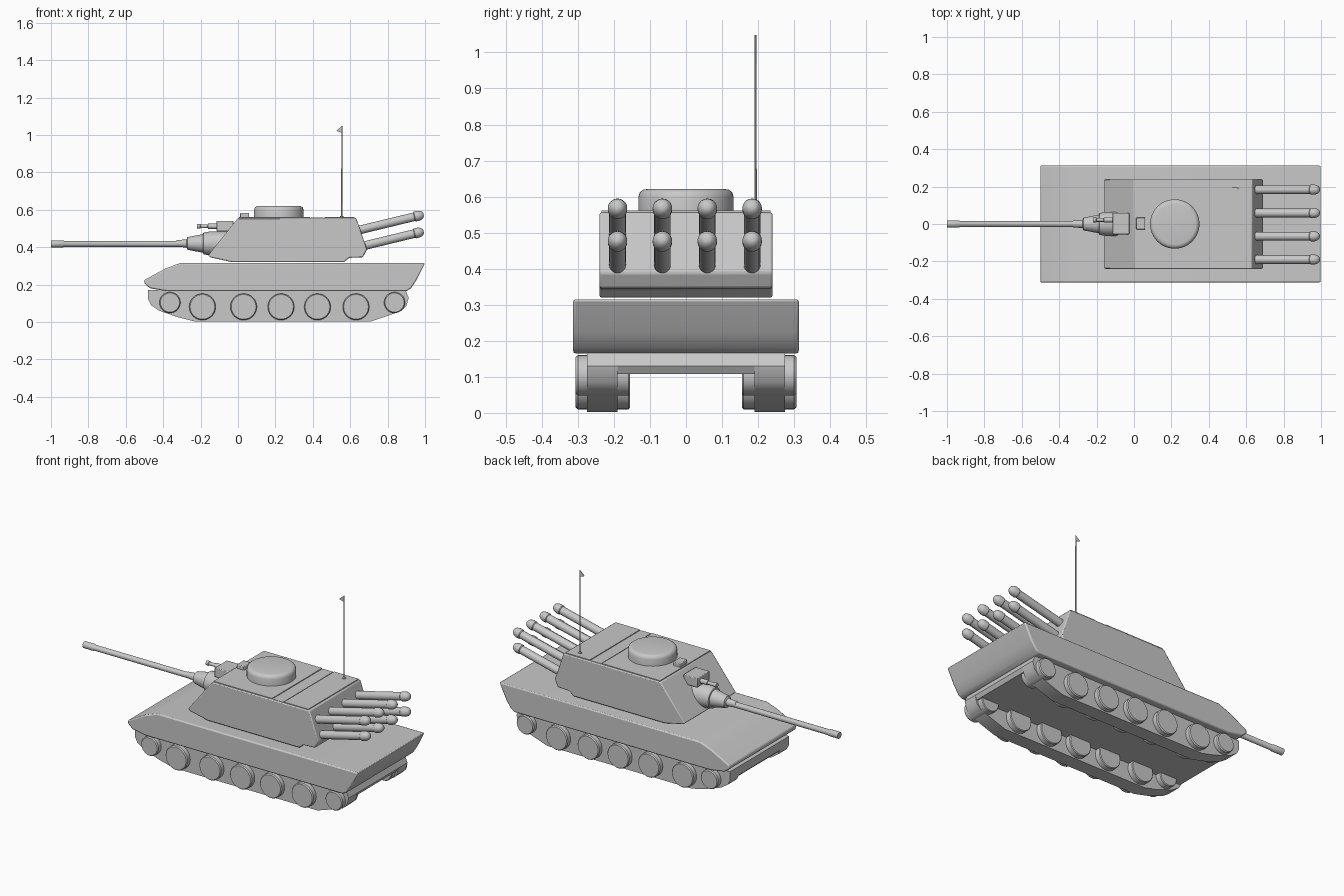
import bpy, bmesh, math
from mathutils import Vector

cube = bpy.data.objects.get("Cube")
if cube:
    bpy.data.objects.remove(cube, do_unlink=True)

grey = bpy.data.materials.new("plain grey")
grey.use_nodes = True
GREY = (0.58, 0.58, 0.58, 1)
grey.diffuse_color = GREY
grey.node_tree.nodes["Principled BSDF"].inputs["Base Color"].default_value = GREY


def finish(name, bm, bevel=0):
    """Turn a bmesh into a shaded object, with optional rounded edges."""
    bmesh.ops.recalc_face_normals(bm, faces=bm.faces)
    mesh = bpy.data.meshes.new(name)
    bm.to_mesh(mesh)
    bm.free()
    mesh.materials.append(grey)
    obj = bpy.data.objects.new(name, mesh)
    bpy.context.collection.objects.link(obj)
    if bevel:
        mod = obj.modifiers.new("rounded edges", "BEVEL")
        mod.width = bevel
        mod.segments = 2
        mod.limit_method = "ANGLE"
    bpy.ops.object.select_all(action="DESELECT")
    obj.select_set(True)
    bpy.context.view_layer.objects.active = obj
    bpy.ops.object.shade_smooth_by_angle(angle=math.radians(35))
    return obj


def slab(name, profile, y0, y1, bevel=0):
    """Extrude a side profile of (x, z) points from y0 to y1."""
    bm = bmesh.new()
    face = bm.faces.new([bm.verts.new((x, y0, z)) for x, z in profile])
    out = bmesh.ops.extrude_face_region(bm, geom=[face])
    moved = [v for v in out["geom"] if isinstance(v, bmesh.types.BMVert)]
    bmesh.ops.translate(bm, verts=moved, vec=(0, y1 - y0, 0))
    return finish(name, bm, bevel)


def box(name, x0, x1, y0, y1, z0, z1, bevel=0):
    return slab(name, [(x0, z0), (x1, z0), (x1, z1), (x0, z1)], y0, y1, bevel)


def lathe(name, origin, axis, profile, sides=24):
    """Turn (distance, radius) points around an axis through origin."""
    bm = bmesh.new()
    turn = Vector((0, 0, 1)).rotation_difference(Vector(axis).normalized())
    rings = []
    for d, r in profile:
        ring = []
        for i in range(sides):
            a = math.tau * i / sides
            p = Vector((r * math.cos(a), r * math.sin(a), d))
            ring.append(bm.verts.new(Vector(origin) + turn @ p))
        rings.append(ring)
    for low, high in zip(rings, rings[1:]):
        for i in range(sides):
            j = (i + 1) % sides
            bm.faces.new((low[i], low[j], high[j], high[i]))
    bm.faces.new(rings[0])
    bm.faces.new(rings[-1])
    return finish(name, bm)


# Upper hull with sloped nose and undercut tail
slab("upper_hull", [(-.47, .18), (-.38, .165), (.9, .165), (.925, .18), (.955, .225),
                    (1, .315), (-.31, .315), (-.39, .285), (-.5, .225), (-.5, .205)],
     -.313, .313, .007)

# Lower hull between and above the tracks
slab("lower_hull", [(-.48, .17), (-.48, .12), (-.47, .108), (.9, .108), (.913, .13), (.895, .17)],
     -.274, .274)

# Tracks and road wheels on both sides
track = [(-.48, .17), (-.48, .12), (-.465, .09), (-.42, .06), (-.32, .025), (-.23, .003),
         (.71, .003), (.8, .033), (.875, .06), (.9, .085), (.913, .13), (.895, .17)]
wheels = [(-.364, .104, .056), (-.19, .081, .071), (.03, .081, .071), (.23, .081, .071),
          (.425, .081, .071), (.631, .081, .071), (.837, .104, .056)]
for side, label in ((-1, "near"), (1, "far")):
    slab(f"{label}_track", track, side * .19, side * .274)
    for n, (x, z, r) in enumerate(wheels):
        lathe(f"{label}_wheel_{n + 1}", (x, 0, z), (0, side, 0),
              [(.155, r - .004), (.159, r), (.3, r), (.306, r - .005)], 32)

# Turret body, with roof panels separated by a shallow groove
slab("turret", [(-.16, .355), (-.145, .345), (-.03, .32), (.567, .32), (.594, .343), (.668, .346),
                (.69, .388), (.632, .556), (0, .556)], -.24, .24, .006)
box("front_roof_panel", .005, .385, -.234, .234, .55, .561)
box("middle_roof_panel", .391, .457, -.234, .234, .55, .558)
box("rear_roof_panel", .463, .622, -.234, .234, .55, .561)

# Round commander's hatch and small sight block
lathe("round_hatch", (.218, 0, 0), (0, 0, 1),
      [(.55, .132), (.6, .132), (.612, .128), (.619, .119), (.621, .108)], 48)
box("sight_block", .012, .06, -.03, .035, .55, .584, .004)

# Main gun: mantlet, stepped collar, sleeve and barrel
lathe("gun_mantlet", (0, 0, .42), (-1, 0, 0),
      [(.02, .066), (.15, .064), (.185, .058), (.187, .05), (.2, .047), (.27, .034),
       (.275, .022), (.33, .017)], 32)
lathe("gun_barrel", (0, 0, .418), (-1, 0, 0),
      [(.25, .016), (.93, .016), (.935, .019), (1, .019)])

# Secondary gun above the mantlet
box("small_gun_mount", -.115, -.025, -.055, .06, .485, .54, .004)
lathe("small_gun_barrel", (0, .022, .512), (-1, 0, 0),
      [(.08, .014), (.16, .014), (.162, .01), (.2, .01), (.202, .013), (.218, .013)], 16)

# Two rows of rockets leaning up out of the turret rear
for row, z in (("upper", .492), ("lower", .402)):
    for n in range(4):
        lathe(f"{row}_rocket_{n + 1}", (.65, -.19 + n * .1245, z), (.972, 0, .235),
              [(-.02, .023), (.3, .023), (.304, .027), (.325, .027), (.338, .023),
               (.348, .016), (.352, .008)], 20)

# Aerial with its small pennant
lathe("aerial", (.555, .193, 0), (0, 0, 1), [(.55, .01), (.565, .01), (.567, .0035), (1.048, .0025)], 8)
slab("pennant", [(.525, 1.022), (.555, 1.012), (.555, 1.047)], .1915, .1945)
